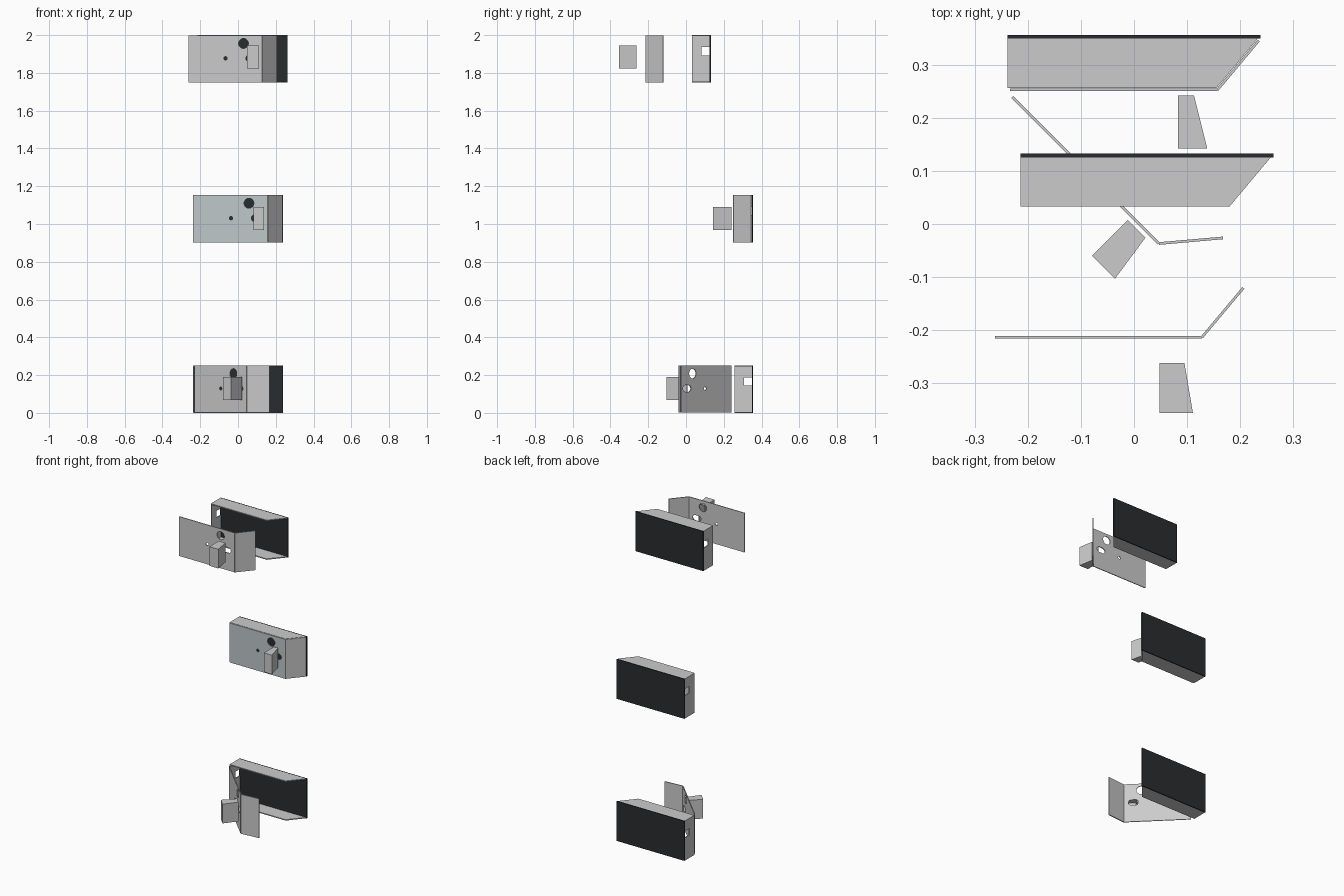
import bpy
from math import cos, sin, pi, radians
from mathutils import Matrix

if "Cube" in bpy.data.objects:
    bpy.data.objects.remove(bpy.data.objects["Cube"])

H = 0.252      # height of every housing
T = 0.006      # sheet thickness
R = Matrix.Rotation


def material(name, r, g, b):
    m = bpy.data.materials.new(name)
    m.diffuse_color = (r, g, b, 1)
    m.use_nodes = True
    m.node_tree.nodes["Principled BSDF"].inputs["Base Color"].default_value = m.diffuse_color
    return m


dark = material("dark_back", 0.022, 0.025, 0.027)
blue_grey = material("blue_grey", 0.52, 0.58, 0.6)


def prism(name, outline, depth, matrix, holes=(), mat=None):
    """Flat sheet with optional holes, centred on its local z."""
    cu = bpy.data.curves.new(name, 'CURVE')
    cu.dimensions = '2D'
    cu.fill_mode = 'BOTH'
    cu.extrude = depth / 2
    for loop in (outline, *holes):
        sp = cu.splines.new('POLY')
        sp.points.add(len(loop) - 1)
        for p, (x, y) in zip(sp.points, loop):
            p.co = (x, y, 0, 1)
        sp.use_cyclic_u = True
    tmp = bpy.data.objects.new(name + "_tmp", cu)
    bpy.context.collection.objects.link(tmp)
    bpy.context.view_layer.update()
    dg = bpy.context.evaluated_depsgraph_get()
    me = bpy.data.meshes.new_from_object(tmp.evaluated_get(dg))
    bpy.data.objects.remove(tmp)
    bpy.data.curves.remove(cu)
    me.name = name
    me.materials.clear()
    if mat:
        me.materials.append(mat)
    for poly in me.polygons:
        poly.use_smooth = False
    me.transform(matrix)
    ob = bpy.data.objects.new(name, me)
    bpy.context.collection.objects.link(ob)
    return ob


def rect(x0, y0, x1, y1):
    return [(x0, y0), (x1, y0), (x1, y1), (x0, y1)]


def slot(cx, cy, r, half=0.0, n=24):
    """Round hole, stretched sideways into a slot by half."""
    pts = []
    for i in range(n):
        a = 2 * pi * (i + 0.5) / n
        pts.append((cx + r * cos(a) + (half if cos(a) > 0 else -half), cy + r * sin(a)))
    return pts


def move(x, y, z):
    return Matrix.Translation((x, y, z))


def upright(x, y, z, angle=0):
    """Local x runs along the given heading, local y runs up."""
    return move(x, y, z) @ R(radians(angle), 4, 'Z') @ R(pi / 2, 4, 'X')


def housing(tag, dx, dy, z):
    # dark back sheet
    prism("back_panel_" + tag, rect(-0.238, 0, 0.238, H), 0.007,
          upright(dx, dy + 0.3525, z), mat=dark)
    # top and bottom sheets with the slanted corner
    plan = [(-0.238, 0.256), (0.155, 0.256), (0.233, 0.349), (-0.238, 0.349)]
    for part, h in (("floor_", T / 2), ("roof_", H - T / 2)):
        prism(part + tag, plan, T, move(dx, dy, z + h))
    # left wall with a cable notch against the back
    wall = [(0, T), (0.093, T), (0.093, 0.145), (0.05, 0.145),
            (0.05, 0.188), (0.093, 0.188), (0.093, H - T), (0, H - T)]
    prism("side_wall_" + tag, wall, T, upright(dx - 0.235, dy + 0.256, z, 90))


def cover(tag, x, y, z, angle, mat=None):
    # front panel with three holes, plus the slanted wing
    lo, hi = 0.001, H - 0.001
    prism("cover_panel_" + tag, rect(0, lo, 0.39, hi), T - 0.001, upright(x, y, z, angle),
          [slot(0.196, 0.129, 0.009), slot(0.291, 0.208, 0.026),
           slot(0.333, 0.129, 0.0175, 0.012)], mat)
    a = radians(angle)
    prism("cover_wing_" + tag, rect(0, lo, 0.121, hi), T - 0.001,
          upright(x + 0.39 * cos(a), y + 0.39 * sin(a), z, angle + 50))


def handle(tag, front, back, depth, matrix):
    # wedge-shaped cup, open at the rear
    h, t = 0.122, 0.004
    plan = [(0, 0), (front, 0), (back, depth), (0, depth)]
    for part, k in (("handle_bottom_", t / 2), ("handle_top_", h - t / 2)):
        prism(part + tag, plan, t, matrix @ move(0, 0, k))
    ring = [(0, 0), (front, 0), (back, depth), (back - t, depth),
            (front - t - (front - back) * t / depth, t), (t, t), (t, depth), (0, depth)]
    prism("handle_shell_" + tag, ring, h - 2 * t, matrix @ move(0, 0, h / 2))


# open unit at the bottom, closed in the middle, exploded at the top
housing("open", 0, 0, 0)
cover("open", -0.229, 0.239, 0, -45)
handle("open", 0.061, 0.047, 0.095, move(-0.079, -0.06, 0.068) @ R(radians(-45), 4, 'Z'))

housing("closed", 0, 0, 0.902)
cover("closed", -0.233, 0.2525, 0.902, 0, blue_grey)
handle("closed", 0.055, 0.030, 0.1, move(0.083, 0.142, 0.968))

housing("exploded", 0.0245, -0.2235, 1.748)
cover("exploded", -0.262, -0.213, 1.748, 0)
handle("exploded", 0.063, 0.047, 0.094, move(0.048, -0.356, 1.823))
